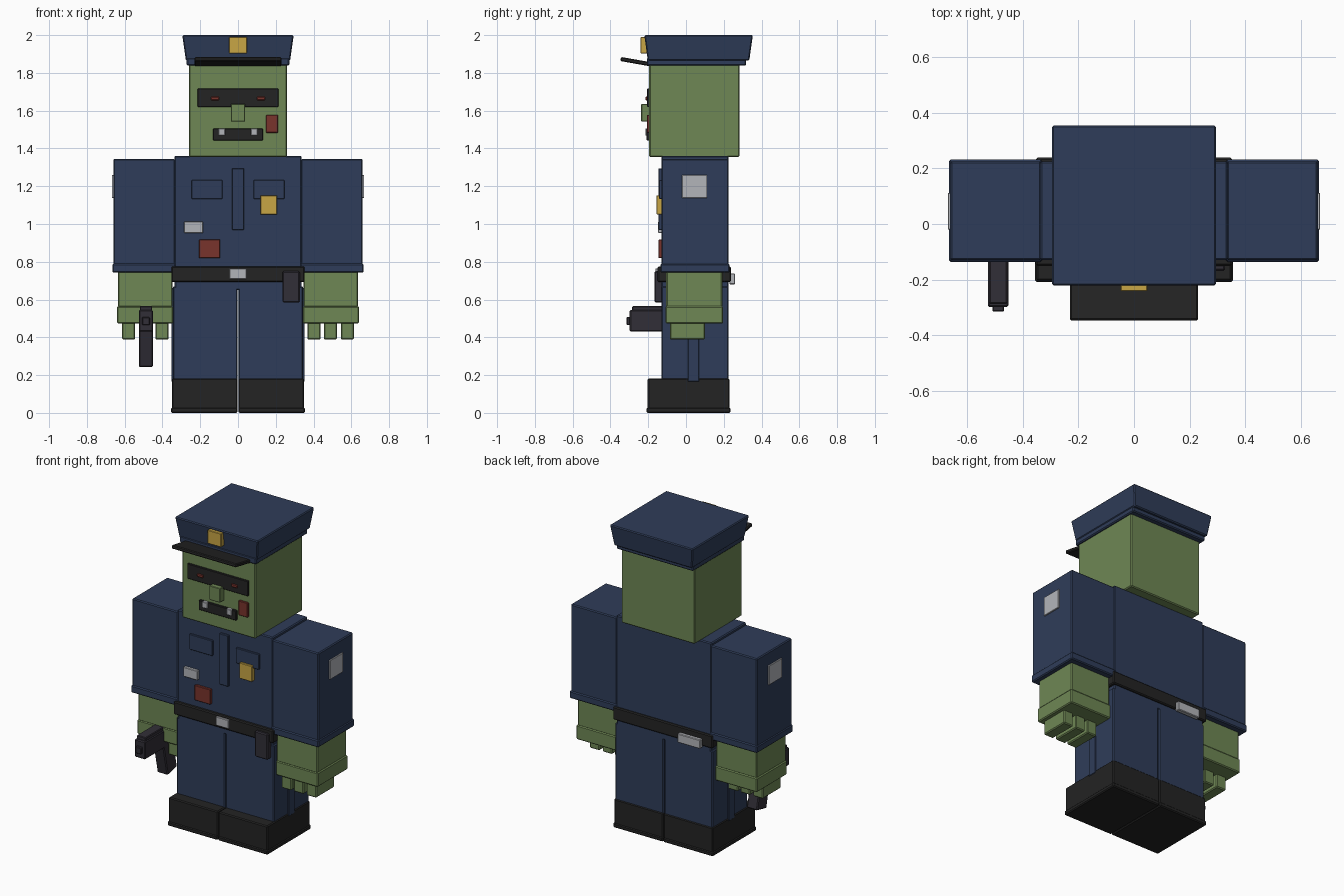
import bpy
import bmesh
import math
from mathutils import Matrix, Vector

default_cube = bpy.data.objects.get("Cube")
if default_cube:
    bpy.data.objects.remove(default_cube, do_unlink=True)


def make_material(name, red, green, blue):
    material = bpy.data.materials.new(name)
    material.use_nodes = True
    colour = (red, green, blue, 1)
    material.diffuse_color = colour
    material.node_tree.nodes["Principled BSDF"].inputs["Base Color"].default_value = colour
    return material


navy = make_material("navy cloth", .028, .046, .1)
skin = make_material("green skin", .157, .242, .089)
black = make_material("black leather", .017, .017, .017)
gunmetal = make_material("dark gunmetal", .031, .028, .038)
gold = make_material("gold", .58, .38, .06)
silver = make_material("silver", .45, .46, .49)
maroon = make_material("maroon", .19, .033, .025)


def box(name, material, x, y, z, bevel=.006, flare=0, tilt=0):
    """Bevelled box between the given ranges; flare widens the top, tilt leans it about x."""
    ranges = (x, y, z)
    centre = Vector([sum(pair) / 2 for pair in ranges])
    size = Vector([pair[1] - pair[0] for pair in ranges])
    bm = bmesh.new()
    bmesh.ops.create_cube(bm, size=1, matrix=Matrix.Diagonal(size).to_4x4())
    for vert in bm.verts:
        if vert.co.z > 0:
            vert.co.x += math.copysign(flare, vert.co.x)
            vert.co.y += math.copysign(flare, vert.co.y)
    if bevel:
        bmesh.ops.bevel(bm, geom=bm.edges[:], offset=bevel, segments=1,
                        affect='EDGES', profile=.5)
    mesh = bpy.data.meshes.new(name)
    bm.to_mesh(mesh)
    bm.free()
    mesh.materials.append(material)
    obj = bpy.data.objects.new(name, mesh)
    obj.location = centre
    obj.rotation_euler.x = math.radians(tilt)
    bpy.context.collection.objects.link(obj)
    return obj


def both_sides(name, material, x, y, z, **options):
    """The same box on the left (+x) and on the right (-x)."""
    box("left_" + name, material, x, y, z, **options)
    box("right_" + name, material, (-x[1], -x[0]), y, z, **options)


def plate(name, material, x, z, surface, thickness, mirrored=False):
    """Thin raised piece standing out in front of a surface."""
    build = both_sides if mirrored else box
    build(name, material, x, (surface - thickness, surface + .01), z, bevel=.003)


body_depth = (-.13, .225)
chest = body_depth[0]
face = -.195

# Shoes and trousers
both_sides("sole", black, (.002, .355), (-.208, .235), (0, .028))
both_sides("shoe", black, (.002, .35), (-.203, .23), (.02, .182))
both_sides("trouser_leg", navy, (.003, .345), body_depth, (.17, .67))
both_sides("trouser_stripe", navy, (.335, .353), (.01, .07), (.165, .66), bevel=.003)
box("hips", navy, (-.335, .335), body_depth, (.65, .72))

# Belt with buckle, holster and cuff case
box("belt", black, (-.353, .353), (-.15, .238), (.692, .775))
plate("belt_buckle", silver, (-.045, .045), (.708, .765), -.15, .012)
box("holster", gunmetal, (.235, .327), (-.168, -.125), (.585, .75))
box("handcuffs", silver, (-.28, -.12), (.23, .26), (.68, .738), bevel=.004)

# Shirt
box("torso", navy, (-.337, .337), body_depth, (.76, 1.36))
plate("shirt_placket", navy, (-.031, .031), (.968, 1.295), chest, .015)
plate("chest_pocket", navy, (.083, .247), (1.133, 1.232), chest, .012, mirrored=True)
plate("chest_badge", gold, (.118, .207), (1.05, 1.152), chest, .026)
plate("name_plate", silver, (-.285, -.185), (.952, 1.013), chest, .018)
plate("shirt_stain", maroon, (-.207, -.094), (.82, .917), chest, .016)

# Sleeves, cuffs and shoulder patches
both_sides("sleeve", navy, (.334, .66), body_depth, (.77, 1.345))
both_sides("sleeve_cuff", navy, (.33, .665), (-.136, .231), (.743, .79))
both_sides("shoulder_patch", silver, (.65, .668), (-.02, .112), (1.137, 1.26), bevel=.002)

# Forearms, hands and fingers
both_sides("forearm", skin, (.347, .635), (-.105, .192), (.56, .75))
both_sides("hand", skin, (.343, .641), (-.108, .197), (.473, .565))
for number, start in enumerate((.367, .454, .544)):
    both_sides("finger_" + str(number), skin, (start, start + .07), (-.085, .1), (.388, .48))

# Pistol held in the right hand
pistol_width = (-.525, -.45)
box("pistol_slide", gunmetal, pistol_width, (-.298, -.06), (.43, .545))
box("pistol_rail", gunmetal, (-.52, -.455), (-.285, -.08), (.54, .565), bevel=.004)
box("pistol_muzzle", gunmetal, (-.508, -.467), (-.315, -.28), (.465, .507), bevel=.004)
box("pistol_grip", gunmetal, pistol_width, (-.09, .01), (.25, .45), tilt=12)

# Head and face
box("head", skin, (-.26, .26), (face, .284), (1.355, 1.85))
plate("brow_shadow", black, (-.215, .215), (1.62, 1.717), face, .012)
plate("eye", maroon, (.1, .142), (1.655, 1.674), face, .019, mirrored=True)
plate("nose", skin, (-.038, .038), (1.543, 1.635), face, .042)
plate("mouth", black, (-.132, .132), (1.443, 1.506), face, .014)
plate("tooth", silver, (.068, .103), (1.468, 1.506), face, .02, mirrored=True)
plate("cheek_wound", maroon, (.148, .213), (1.483, 1.577), face, .012)

# Peaked cap
box("cap_band", navy, (-.272, .272), (-.207, .318), (1.838, 1.88))
box("cap_crown", navy, (-.276, .276), (-.202, .335), (1.865, 2), flare=.019)
box("cap_visor", black, (-.23, .23), (-.347, -.18), (1.848, 1.87), bevel=.005, tilt=-10)
plate("cap_badge", gold, (-.048, .048), (1.903, 1.99), -.215, .026)
